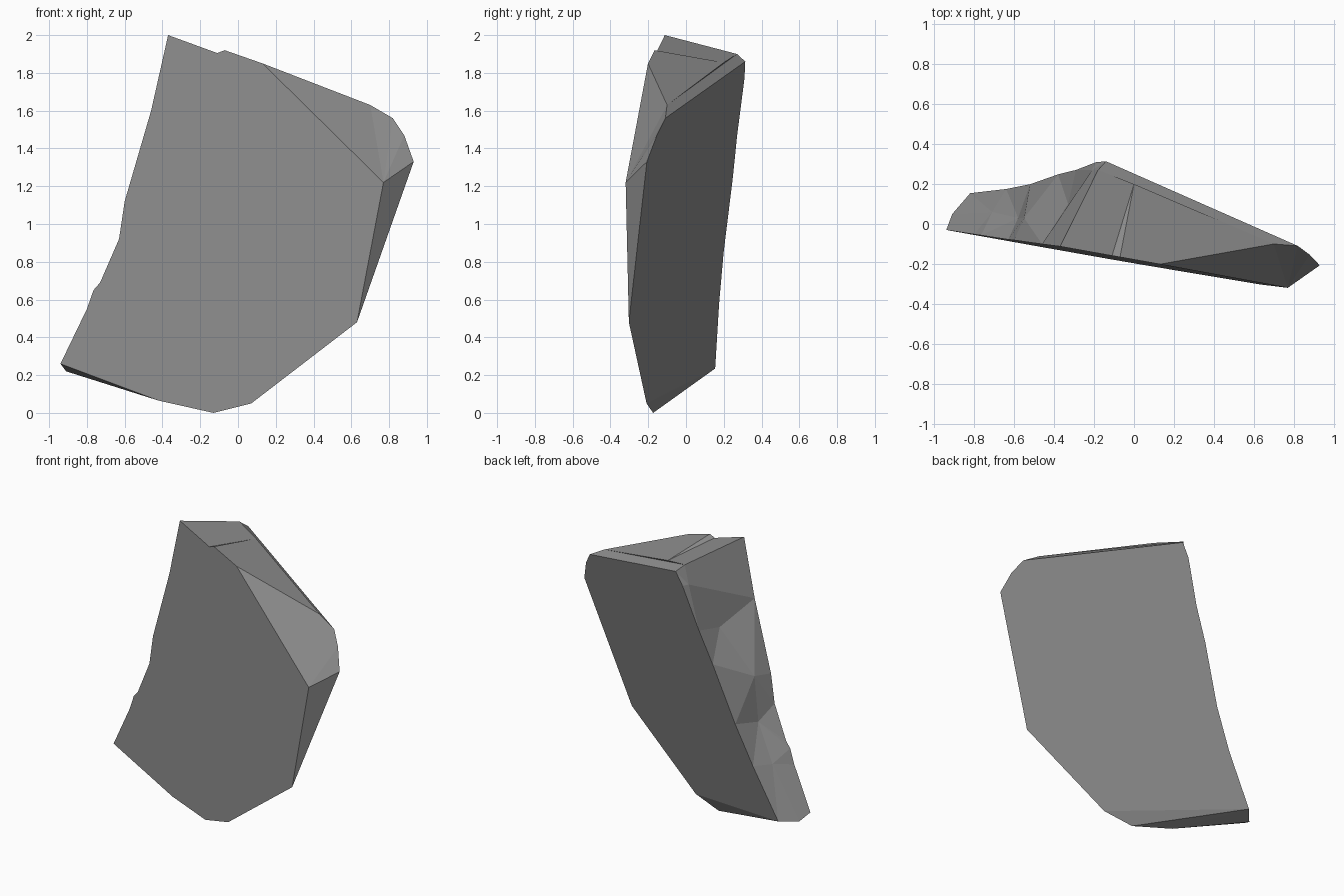
import bpy
import bmesh

cube = bpy.data.objects.get("Cube")
if cube:
    bpy.data.objects.remove(cube, do_unlink=True)

stone = bpy.data.materials.new("stone_grey")
stone.use_nodes = True
GREY = (0.27, 0.27, 0.27, 1)
stone.diffuse_color = GREY
shader = stone.node_tree.nodes["Principled BSDF"]
shader.inputs["Base Color"].default_value = GREY
shader.inputs["Roughness"].default_value = 0.9

bm = bmesh.new()


def point(x, y, z):
    return bm.verts.new((x, y, z))


def on_front(x, z):
    """Point on the flat front cut of the slab."""
    return point(x, -0.197 - 0.175 * x + 0.01 * z, z)


def on_back(x, z):
    """Point on the slanting back cut of the slab."""
    return point(x, -0.202 - 0.363 * x + 0.25 * z, z)


def face(*corners):
    if len(set(corners)) > 2:
        return bm.faces.new(corners)


def stitch(path_a, path_b):
    """Join two descending paths with triangles, always stepping from the higher one."""
    i = j = 0
    while i < len(path_a) - 1 or j < len(path_b) - 1:
        a_done = i == len(path_a) - 1
        b_done = j == len(path_b) - 1
        if b_done or (not a_done and path_a[i + 1].co.z >= path_b[j + 1].co.z):
            face(path_a[i], path_a[i + 1], path_b[j])
            i += 1
        else:
            face(path_a[i], path_b[j + 1], path_b[j])
            j += 1


# Broken side: front edge, rough middle and back edge, each from top to bottom
front_edge = [on_front(*p) for p in (
    (-0.37, 2), (-0.46, 1.6), (-0.6, 1.12), (-0.63, 0.92),
    (-0.73, 0.69), (-0.765, 0.65), (-0.8, 0.55), (-0.94, 0.26))]
rough_middle = [point(*p) for p in (
    (-0.18, 0.27, 1.9), (-0.21, 0.27, 1.77), (-0.33, 0.1, 1.44), (-0.55, 0.03, 1.13),
    (-0.58, 0.03, 0.82), (-0.71, 0.06, 0.57), (-0.91, 0.05, 0.22))]
back_edge = [on_back(*p) for p in (
    (-0.14, 1.86), (-0.19, 1.77), (-0.29, 1.47), (-0.38, 1.25),
    (-0.52, 0.85), (-0.64, 0.58), (-0.82, 0.235))]
stitch(front_edge, rough_middle)
stitch(rough_middle, back_edge)

# Shared corners of the sharp right side
heel = on_front(0.07, 0.05)
hip = on_front(0.63, 0.48)
elbow = on_front(0.77, 1.22)
tip = on_back(0.93, 1.33)
shoulder = [on_back(0.88, 1.47), on_back(0.82, 1.56)]

# Top corners, with a small notch
peak, ridge = front_edge[0], rough_middle[0]
notch_low, notch_high = on_front(-0.11, 1.905), on_front(-0.07, 1.92)
notch_end = point(0, 0.2, 1.855)
brow = on_front(0.13, 1.85)
top_right = point(0.7, -0.1, 1.63)

# Underside corners
toe, sole = on_front(-0.42, 0.065), on_front(-0.13, 0)
side_foot, back_foot = rough_middle[-1], back_edge[-1]

# Large flat cuts
face(*front_edge, toe, sole, heel, hip, elbow, brow, notch_high, notch_low)
face(*back_edge, heel, hip, tip, *shoulder)

# Top, split around the notch
face(peak, notch_low, notch_end, ridge)
face(notch_low, notch_high, notch_end)
face(notch_high, brow, notch_end)
face(brow, top_right, notch_end)
face(notch_end, top_right, ridge)
face(ridge, top_right, shoulder[1], back_edge[0])

# Right chamfers
face(brow, elbow, top_right)
face(top_right, elbow, shoulder[1])
face(shoulder[1], elbow, shoulder[0])
face(shoulder[0], elbow, tip)
face(elbow, hip, tip)

# Underside
face(front_edge[-1], side_foot, toe)
face(side_foot, back_foot, toe)
face(toe, back_foot, sole)
face(sole, back_foot, heel)

bmesh.ops.recalc_face_normals(bm, faces=bm.faces)
mesh = bpy.data.meshes.new("rock_slab")
bm.to_mesh(mesh)
bm.free()
mesh.materials.append(stone)
rock = bpy.data.objects.new("rock_slab", mesh)
bpy.context.collection.objects.link(rock)
